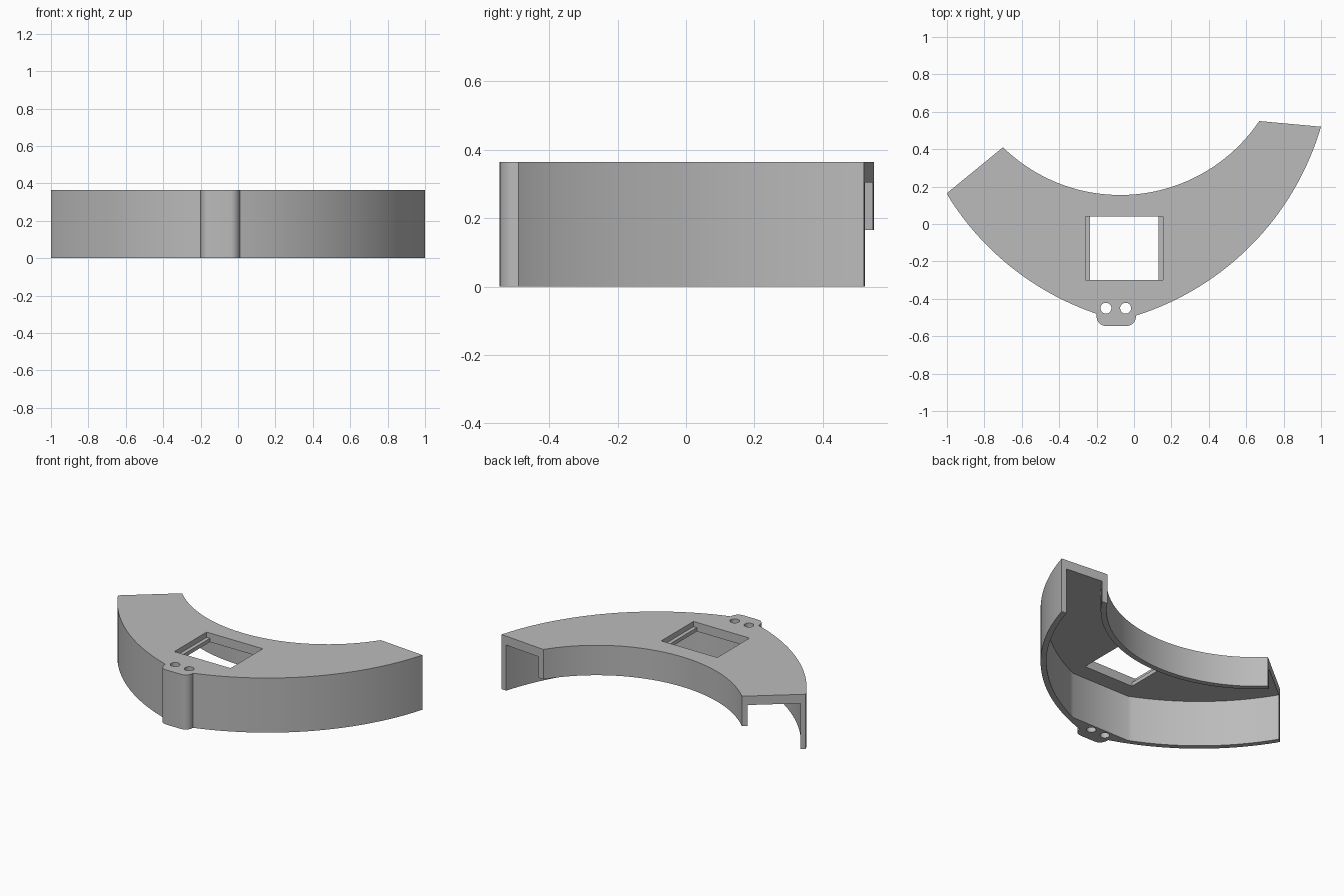
import bpy, bmesh
from math import cos, sin, radians

if "Cube" in bpy.data.objects:
    bpy.data.objects.remove(bpy.data.objects["Cube"])

HEIGHT, ROOF_UNDER, INNER_WALL_BOTTOM = 0.365, 0.305, 0.165
WALL = 0.035
INNER_C, INNER_R = (-0.074, 1.052), 0.897
RIGHT_C, LEFT_C, OUTER_R = (0.28, 0.941), (-0.44, 0.941), 1.5

grey = bpy.data.materials.new("plain grey")
grey.use_nodes = True
grey.diffuse_color = (0.5, 0.5, 0.5, 1)
grey.node_tree.nodes["Principled BSDF"].inputs["Base Color"].default_value = (0.5, 0.5, 0.5, 1)


def arc(centre, radius, start, end, steps=40):
    """Points along an arc, angles in degrees."""
    angles = [radians(start + (end - start) * i / steps) for i in range(steps + 1)]
    return [(centre[0] + radius * cos(a), centre[1] + radius * sin(a)) for a in angles]


def box(x0, x1, y0, y1):
    return [(x0, y0), (x1, y0), (x1, y1), (x0, y1)]


def prism(name, outline, z0, z1):
    """Extrude a flat outline between two heights."""
    bm = bmesh.new()
    face = bm.faces.new([bm.verts.new((x, y, z0)) for x, y in outline])
    result = bmesh.ops.extrude_face_region(bm, geom=[face])
    top = [v for v in result["geom"] if isinstance(v, bmesh.types.BMVert)]
    bmesh.ops.translate(bm, verts=top, vec=(0, 0, z1 - z0))
    bmesh.ops.recalc_face_normals(bm, faces=bm.faces)
    mesh = bpy.data.meshes.new(name)
    bm.to_mesh(mesh)
    bm.free()
    mesh.materials.append(grey)
    obj = bpy.data.objects.new(name, mesh)
    bpy.context.collection.objects.link(obj)
    return obj


def cut(body, outline, z0, z1):
    """Subtract a prism from the body and discard the cutter."""
    cutter = prism("cutter", outline, z0, z1)
    cutter.hide_render = True
    bpy.context.view_layer.objects.active = body
    mod = body.modifiers.new("cut", "BOOLEAN")
    mod.operation, mod.solver, mod.object = "DIFFERENCE", "EXACT", cutter
    bpy.ops.object.modifier_apply(modifier=mod.name)
    bpy.data.objects.remove(cutter)


# Crescent outline with the rounded screw tab at the front
outline = [(-1, 0.165)]
outline += arc(RIGHT_C, OUTER_R, -148, -108.7)
outline += arc((-0.15, -0.495), 0.05, 180, 270, 8)
outline += arc((-0.04, -0.495), 0.05, -90, 0, 8)
outline += arc(LEFT_C, OUTER_R, -72.5, -17)
outline += [(1, 0.52)]
outline += arc(INNER_C, INNER_R, -34, -134.3)
shell = prism("curved_cover", outline, 0, HEIGHT)

# Hollow underside, open at both ends, with a flat behind the screw tab
cavity = arc(RIGHT_C, OUTER_R - WALL, -158, -113)
cavity += arc(LEFT_C, OUTER_R - WALL, -67, -8)
cavity += arc(INNER_C, INNER_R + WALL, -20, -146)
cut(shell, cavity, -0.1, ROOF_UNDER)

# The inner wall is shorter than the outer wall
strip = arc(INNER_C, INNER_R - 0.1, -155, -15) + arc(INNER_C, INNER_R + WALL + 0.02, -15, -155)
cut(shell, strip, -0.1, INNER_WALL_BOTTOM)

# Window in the roof with a narrow ledge on each side
cut(shell, box(-0.235, 0.13, -0.30, 0.04), 0.2, 0.5)
cut(shell, box(-0.26, 0.155, -0.30, 0.04), 0.33, 0.5)

# Screw holes
for x in (-0.15, -0.045):
    cut(shell, arc((x, -0.45), 0.029, 0, 350, 35), -0.1, 0.5)

# Smooth curved walls, sharp edges
bpy.ops.object.select_all(action="DESELECT")
shell.select_set(True)
bpy.context.view_layer.objects.active = shell
bpy.ops.object.shade_smooth_by_angle(angle=radians(25))
